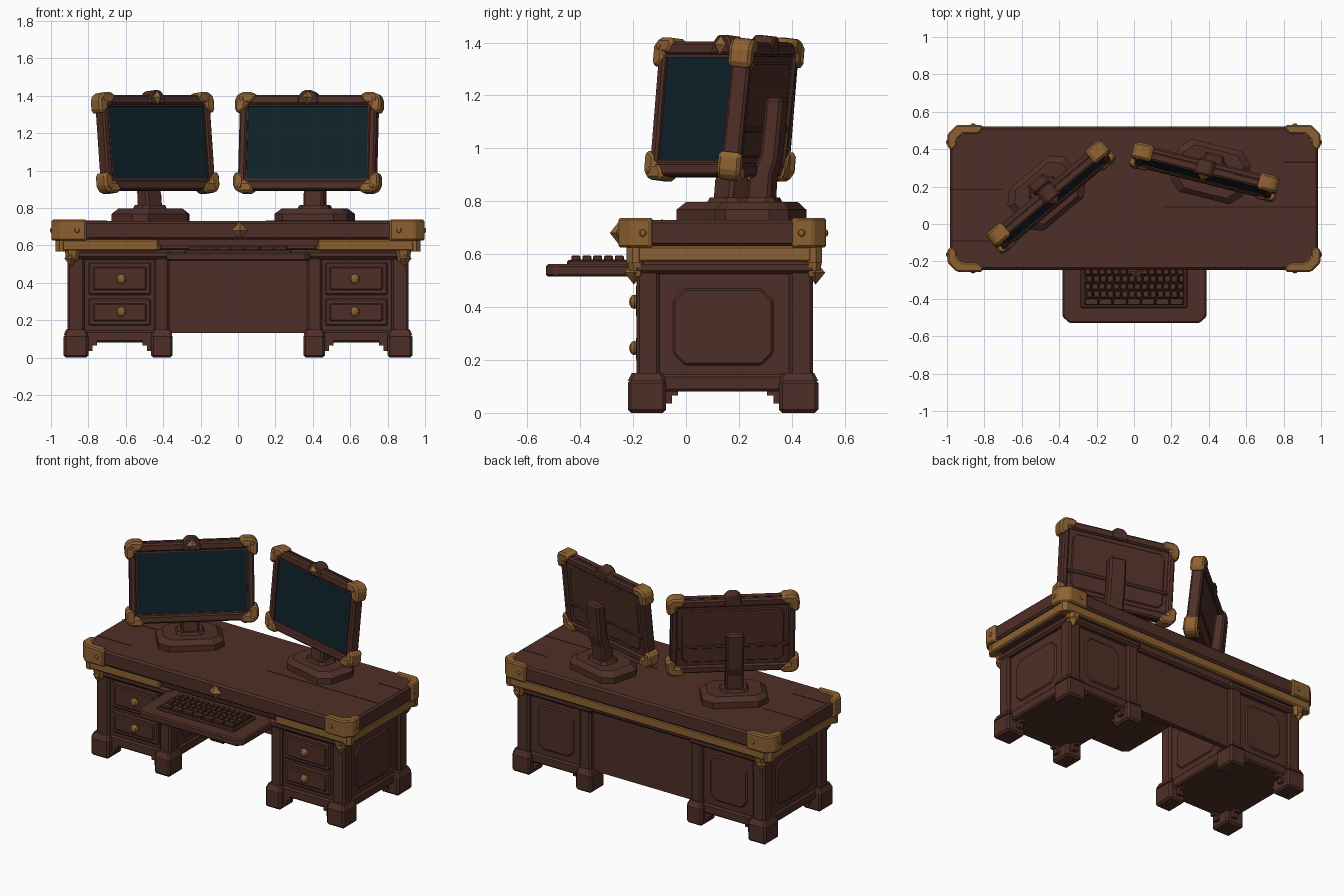
import bpy, bmesh, math
from mathutils import Matrix, Vector

def mat(name, c):
    m = bpy.data.materials.new(name)
    m.diffuse_color = (*c, 1)
    return m

WOOD = mat("dark brown wood", (0.078, 0.028, 0.020))
GOLD = mat("old gold", (0.270, 0.120, 0.032))
GLASS = mat("dark teal glass", (0.0045, 0.0160, 0.0240))
SHADE = mat("blackish brown", (0.022, 0.009, 0.007))

I = Matrix.Identity(4)
XZ = Matrix.Rotation(math.pi / 2, 4, 'X')                        # outline in x,z; depth runs to -y
YZ = Matrix(((0, 0, 1, 0), (1, 0, 0, 0), (0, 1, 0, 0), (0, 0, 0, 1)))  # outline in y,z; depth along x

def finish(name, bm, m, bevel=0.0, M=I):
    bm.transform(M)
    bmesh.ops.recalc_face_normals(bm, faces=bm.faces)
    me = bpy.data.meshes.new(name)
    bm.to_mesh(me)
    bm.free()
    me.materials.append(m)
    ob = bpy.data.objects.new(name, me)
    bpy.context.collection.objects.link(ob)
    if bevel:
        b = ob.modifiers.new("bevel", 'BEVEL')
        b.width, b.segments, b.limit_method = bevel, 1, 'ANGLE'
    return ob

def add_box(bm, x0, x1, y0, y1, z0, z1):
    c = Vector(((x0 + x1) / 2, (y0 + y1) / 2, (z0 + z1) / 2))
    s = (abs(x1 - x0), abs(y1 - y0), abs(z1 - z0), 1)
    bmesh.ops.create_cube(bm, size=1, matrix=Matrix.Translation(c) @ Matrix.Diagonal(s))

def box(name, x0, x1, y0, y1, z0, z1, m=WOOD, bevel=0.0, M=I):
    bm = bmesh.new()
    add_box(bm, x0, x1, y0, y1, z0, z1)
    return finish(name, bm, m, bevel, M)

def prism(name, pts, z0, z1, m=WOOD, bevel=0.0, M=I, top=1.0):
    bm = bmesh.new()
    cx = sum(p[0] for p in pts) / len(pts)
    cy = sum(p[1] for p in pts) / len(pts)
    lo = [bm.verts.new((x, y, z0)) for x, y in pts]
    hi = [bm.verts.new((cx + (x - cx) * top, cy + (y - cy) * top, z1)) for x, y in pts]
    bm.faces.new(lo)
    bm.faces.new(hi)
    for i in range(len(pts)):
        j = (i + 1) % len(pts)
        bm.faces.new((lo[i], lo[j], hi[j], hi[i]))
    return finish(name, bm, m, bevel, M)

def octa(x0, x1, y0, y1, c):
    return [(x0 + c, y0), (x1 - c, y0), (x1, y0 + c), (x1, y1 - c),
            (x1 - c, y1), (x0 + c, y1), (x0, y1 - c), (x0, y0 + c)]

def ball(name, p, s, m=GOLD, u=8, v=6, M=I):
    bm = bmesh.new()
    bmesh.ops.create_uvsphere(bm, u_segments=u, v_segments=v, radius=1,
                              matrix=Matrix.Translation(p) @ Matrix.Diagonal((*s, 1)))
    return finish(name, bm, m, 0, M)

def gem(name, p, s, M=I):
    ball(name, p, s, GOLD, 4, 2, M)

# table top and the band beneath it
prism("table_top", octa(-0.985, 0.985, -0.245, 0.52, 0.05), 0.63, 0.73, bevel=0.012)
prism("under_top", octa(-0.95, 0.95, -0.20, 0.49, 0.04), 0.60, 0.64)
box("back_band", -0.95, 0.95, 0.48, 0.512, 0.57, 0.632, GOLD, 0.008)
for s in (-1, 1):
    box("side_band", s * 0.94, s * 0.975, -0.20, 0.495, 0.57, 0.632, GOLD, 0.008)
    box("front_band", s * 0.425, s * 0.95, -0.222, -0.19, 0.57, 0.632, GOLD, 0.008)
    for y in (-0.19, 0.48):
        prism("band_corner", octa(s * 0.945 - 0.032, s * 0.945 + 0.032, y - 0.034, y + 0.034, 0.022),
              0.566, 0.634, GOLD)
for x0, x1, y in ((-0.98, -0.70, 0.185), (0.15, 0.97, 0.09), (0.80, 0.97, 0.33), (-0.97, -0.72, -0.09)):
    box("plank_seam", x0, x1, y - 0.003, y + 0.003, 0.727, 0.7315, SHADE)
gem("front_gem", (0.01, -0.252, 0.68), (0.045, 0.036, 0.045))

# gold corner caps of the table top, with studs
CAP = [(0, .12), (0, .05), (.05, 0), (.185, 0), (.19, .02), (.165, .05),
       (.08, .05), (.05, .08), (.05, .11), (.025, .135)]
for sx in (-1, 1):
    for sy in (-1, 1):
        prism("top_corner_cap", [(sx * (0.997 - a), 0.137 + sy * (0.393 - b)) for a, b in CAP],
              0.625, 0.737, GOLD, 0.008)
        ball("cap_stud", (sx * 0.86, 0.137 + sy * 0.393, 0.68), (.014, .008, .014))
        ball("cap_stud", (sx * 0.997, 0.137 + sy * 0.30, 0.68), (.008, .014, .014))

# two pedestals
for s in (-1, 1):
    box("pedestal_core", s * 0.385, s * 0.89, -0.165, 0.455, 0.085, 0.58)
    box("pedestal_moulding", s * 0.355, s * 0.922, -0.20, 0.492, 0.525, 0.575, bevel=0.014)
    box("pedestal_base_rail", s * 0.375, s * 0.90, -0.18, 0.47, 0.08, 0.145, bevel=0.01)
    for x0, x1, f0, f1 in ((0.82, 0.912, 0.80, 0.932), (0.367, 0.45, 0.35, 0.465)):
        for y0, y1, g0, g1 in ((-0.187, -0.10, -0.22, -0.075), (0.39, 0.48, 0.352, 0.50)):
            box("corner_post", s * x0, s * x1, y0, y1, 0.12, 0.56, bevel=0.012)
            box("foot", s * f0, s * f1, g0, g1, 0, 0.125, bevel=0.012)
            prism("foot_cap", octa(min(s * f0, s * f1), max(s * f0, s * f1), g0, g1, 0.012),
                  0.12, 0.15, top=0.8)
            # stepped brackets beside each foot
            d = 1 if x0 < 0.6 else -1
            e = 1 if y0 < 0 else -1
            fx, gy = (f1, g1) if d == 1 else (f0, g1)
            gy = g1 if e == 1 else g0
            yb = g0 + 0.04 if e == 1 else g1 - 0.04
            xb = f0 + 0.03 if d == -1 else f1 - 0.03
            for n, z in ((0.045, 0.065), (0.022, 0.035)):
                box("foot_bracket", s * (fx - d * 0.02), s * (fx + d * n), yb, yb + e * 0.035, z, 0.10)
                box("foot_bracket", s * xb, s * (xb - d * 0.035), gy - e * 0.02, gy + e * n, z, 0.10)
    # gold brackets on the outer posts
    for y, e in ((-0.185, -1), (0.478, 1)):
        prism("post_bracket", octa(s * 0.885 - 0.042, s * 0.885 + 0.042, y - 0.036, y + 0.036, 0.02),
              -0.572, -0.515, GOLD, M=Matrix.Diagonal((1, 1, -1, 1)), top=0.7)
        gem("bracket_gem", (s * 0.892, y + e * 0.012, 0.53), (0.036, 0.036, 0.045))
    # drawers with knobs
    for z0, z1, zk in ((0.335, 0.51, 0.42), (0.17, 0.315, 0.245)):
        box("drawer", s * 0.465, s * 0.80, -0.18, -0.15, z0, z1, bevel=0.008)
        box("drawer_panel", s * 0.49, s * 0.775, -0.189, -0.16, z0 + 0.025, z1 - 0.025, bevel=0.007)
        ball("drawer_knob", (s * 0.624, -0.195, zk), (0.027, 0.02, 0.027))
    # side and back panels
    side = sorted((s * 0.88, s * 0.898))
    prism("side_panel", octa(-0.05, 0.33, 0.18, 0.47, 0.045), *side, bevel=0.008, M=YZ)
    side = sorted((s * 0.376, s * 0.39))
    prism("inner_panel", octa(-0.05, 0.33, 0.18, 0.47, 0.045), *side, bevel=0.008, M=YZ)
    xs = sorted((s * 0.50, s * 0.77))
    prism("back_panel", octa(*xs, 0.18, 0.48, 0.04), -0.463, -0.44, bevel=0.008, M=XZ)

# modesty board at the back
box("modesty_board", -0.38, 0.38, 0.41, 0.445, 0.13, 0.60)
box("modesty_rail", -0.38, 0.38, 0.40, 0.475, 0.53, 0.60, bevel=0.012)
box("front_rail", -0.42, 0.42, -0.19, -0.15, 0.575, 0.62, bevel=0.008)

# pull-out keyboard tray
prism("keyboard_tray", [(-0.345, -0.53), (0.35, -0.53), (0.388, -0.495), (0.388, -0.10),
                        (-0.383, -0.10), (-0.383, -0.495)], 0.515, 0.562, bevel=0.008)
box("keyboard_body", -0.285, 0.285, -0.45, -0.215, 0.555, 0.578, bevel=0.006)
box("keyboard_well", -0.27, 0.27, -0.437, -0.228, 0.575, 0.580, SHADE)
bm = bmesh.new()
for r in range(5):
    y = -0.433 + r * 0.041
    n = 14 if r else 7
    w = 0.532 / n
    for k in range(n):
        x = -0.266 + k * w + (0.008 if r % 2 else 0)
        add_box(bm, x + 0.003, min(x + w - 0.003, 0.268), y, y + 0.034, 0.577, 0.594)
finish("keyboard_keys", bm, WOOD, 0.003)

# two monitors on stands
HEADCAP = [(0, .10), (0, .03), (.03, 0), (.10, 0), (.115, .025), (.09, .06),
           (.06, .06), (.06, .09), (.025, .115)]

def monitor(base, head, deg):
    R = Matrix.Rotation(math.radians(deg), 4, 'Z')
    B = Matrix.Translation((*base, 0)) @ R
    H = Matrix.Translation((*head, 1.147)) @ R @ Matrix.Rotation(math.radians(-6), 4, 'X')
    prism("stand_base", octa(-0.20, 0.20, -0.145, 0.145, 0.06), 0.725, 0.768, M=B)
    prism("stand_base_top", octa(-0.20, 0.20, -0.145, 0.145, 0.06), 0.768, 0.797, M=B, top=0.82)
    prism("stand_collar", octa(-0.09, 0.09, -0.065, 0.075, 0.03), 0.79, 0.815, M=B, top=0.85)
    prism("stand_neck", [(-0.045, 0.78), (0.05, 0.78), (0.058, 0.90), (0.078, 0.96), (0.10, 1.19),
                         (0.035, 1.19), (0.01, 0.97), (-0.035, 0.88)], -0.055, 0.055, bevel=0.012, M=B @ YZ)
    # screen housing: core, rim, inner rim, glass
    w, h = 0.377, 0.255
    box("screen_core", -w + .02, w - .02, -0.018, 0.022, -h + .02, h - .02, M=H)
    for s in (-1, 1):
        box("screen_rim_side", s * w, s * (w - .042), -0.036, 0.036, -h, h, bevel=0.01, M=H)
        box("screen_rim_edge", -w, w, -0.036, 0.036, s * h, s * (h - .052), bevel=0.01, M=H)
        box("rim_groove", -w + .08, w - .08, 0.0, 0.012, s * (h - .01), s * (h + .0015), SHADE, M=H)
        box("inner_rim_side", s * (w - .03), s * (w - .046), -0.028, 0.0, -h + .03, h - .03, M=H)
        box("inner_rim_edge", -w + .03, w - .03, -0.028, 0.0, s * (h - .04), s * (h - .06), M=H)
        for t in (-1, 1):
            prism("screen_corner_cap", [(s * (0.402 - a), t * (0.27 - b)) for a, b in HEADCAP],
                  -0.044, 0.044, GOLD, 0.012, H @ XZ)
            ball("screen_cap_stud", (s * 0.365, -0.044, t * 0.235), (.012, .007, .012), M=H)
    box("screen_glass", -w + .044, w - .044, -0.022, -0.015, -h + .056, h - .056, GLASS, M=H)
    prism("screen_back_panel", octa(-0.31, 0.31, -0.18, 0.18, 0.03), -0.029, -0.01, bevel=0.006, M=H @ XZ)
    box("screen_back_bar", -w + .04, w - .04, 0.01, 0.034, -0.085, -0.06, bevel=0.006, M=H)
    # crest with a gem on the top rim
    prism("screen_crest", [(-.06, .205), (.06, .205), (.05, .255), (.025, .28), (-.025, .28), (-.05, .255)],
          -0.04, 0.045, bevel=0.008, M=H @ XZ)
    gem("crest_gem", (0, -0.046, 0.24), (0.033, 0.026, 0.036), H)

monitor((0.41, 0.28), (0.377, 0.278), -14)
monitor((-0.468, 0.165), (-0.443, 0.145), 40)
